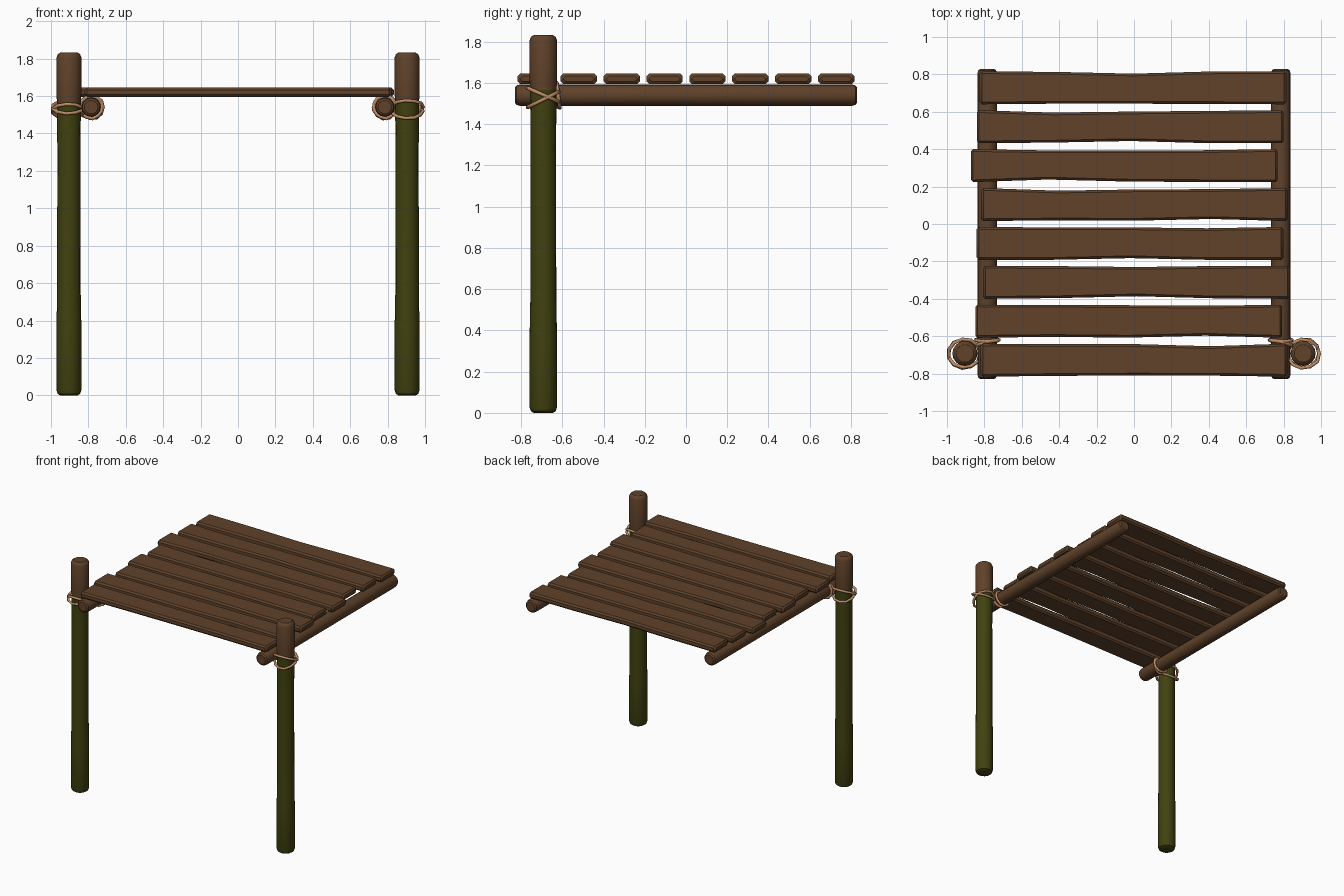
import bpy, bmesh, math, random
from mathutils import Matrix, Vector

if "Cube" in bpy.data.objects:
    bpy.data.objects.remove(bpy.data.objects["Cube"])

random.seed(4)


def material(name, rgb):
    m = bpy.data.materials.new(name)
    m.diffuse_color = (*rgb, 1)
    m.use_nodes = True
    m.node_tree.nodes["Principled BSDF"].inputs["Base Color"].default_value = m.diffuse_color
    return m


BROWN = material("brown wood", (0.115, 0.054, 0.023))
GREEN = material("mossy green", (0.052, 0.054, 0.005))
ROPE = material("tan rope", (0.52, 0.26, 0.13))


def finish(bm, name, mats, angle=35):
    bmesh.ops.recalc_face_normals(bm, faces=bm.faces)
    me = bpy.data.meshes.new(name)
    bm.to_mesh(me)
    bm.free()
    ob = bpy.data.objects.new(name, me)
    bpy.context.collection.objects.link(ob)
    for m in mats:
        me.materials.append(m)
    bpy.ops.object.select_all(action='DESELECT')
    ob.select_set(True)
    bpy.context.view_layer.objects.active = ob
    bpy.ops.object.shade_smooth_by_angle(angle=math.radians(angle))
    return ob


def skin(bm, rings, closed=False):
    """Join rings of points with quads; cap the ends unless closed."""
    vs = [[bm.verts.new(p) for p in r] for r in rings]
    n = len(vs[0])
    pairs = list(zip(vs, vs[1:])) + ([(vs[-1], vs[0])] if closed else [])
    for a, b in pairs:
        for i in range(n):
            j = (i + 1) % n
            bm.faces.new((a[i], a[j], b[j], b[i]))
    if not closed:
        bm.faces.new(vs[0])
        bm.faces.new(vs[-1])


def log(name, profile, matrix, mats, sides=16):
    bm = bmesh.new()
    skin(bm, [[matrix @ Vector((r * math.cos(2 * math.pi * i / sides),
                                r * math.sin(2 * math.pi * i / sides), z))
               for i in range(sides)] for r, z in profile])
    return finish(bm, name, mats)


def rope_loop(bm, centre, normal, radius, thick=0.0095, n=11):
    """Slightly uneven rope ring around an axis."""
    q = Vector((0, 0, 1)).rotation_difference(Vector(normal).normalized())
    rings = []
    for k in range(n):
        a = 2 * math.pi * k / n
        out = Vector((math.cos(a), math.sin(a), 0))
        rr = radius + random.uniform(-0.003, 0.003)
        ring = []
        for i in range(8):
            t = 2 * math.pi * i / 8
            p = out * (rr + thick * math.cos(t)) + Vector((0, 0, thick * math.sin(t)))
            ring.append(Vector(centre) + q @ p)
        rings.append(ring)
    skin(bm, rings, closed=True)


POST_Y, BEAM_Z = -0.692, 1.541
for side, s in (("left", -1), ("right", 1)):
    # upright post, green below the lashing and bare wood above
    post = log(side + "_post",
               [(0.047, 0), (0.060, 0.008), (0.067, 0.028), (0.067, 0.35), (0.063, 0.55),
                (0.062, 1.3), (0.064, 1.565), (0.067, 1.62), (0.067, 1.805),
                (0.060, 1.823), (0.047, 1.832)],
               Matrix.Translation((s * 0.904, POST_Y, 0)), [BROWN, GREEN])
    for f in post.data.polygons:
        f.material_index = 1 if f.center.z < 1.565 else 0

    # horizontal beam under the deck
    log(side + "_beam",
        [(0.036, -0.83), (0.047, -0.822), (0.052, -0.805),
         (0.052, 0.805), (0.047, 0.822), (0.036, 0.83)],
        Matrix.Translation((s * 0.785, 0, BEAM_Z)) @ Matrix.Rotation(-math.pi / 2, 4, 'X'),
        [BROWN])

    # crossed rope lashing around the post, plus a loop around the beam
    bm = bmesh.new()
    rope_loop(bm, (s * 0.906, POST_Y, 1.542), (0, s * 0.44, 1), 0.086)
    rope_loop(bm, (s * 0.906, POST_Y, 1.520), (0, -s * 0.5, 1), 0.085)
    rope_loop(bm, (s * 0.785, -0.620, BEAM_Z), (0, 1, 0.12), 0.062)
    rope_loop(bm, (s * 0.785, -0.636, BEAM_Z), (s * 0.25, 1, -0.1), 0.060)
    finish(bm, side + "_rope_lashing", [ROPE], 60)

# deck planks, front to back, each shifted sideways and unevenly sawn
SHIFTS = [0.0, -0.028, 0.013, -0.021, 0.003, -0.052, -0.02, -0.005]
for i, dx in enumerate(SHIFTS):
    yc = -0.728 + 0.208 * i
    bm = bmesh.new()
    half, b = 0.82, 0.012
    rings = []
    for x, inset in ((-half, b), (-half + b, 0), (-0.41, 0), (0, 0),
                     (0.41, 0), (half - b, 0), (half, b)):
        inner = abs(x) < 0.5
        y0 = yc - 0.088 + inset + (random.uniform(0, 0.014) if inner else 0)
        y1 = yc + 0.088 - inset - (random.uniform(0, 0.014) if inner else 0)
        z0, z1 = 1.596 + inset, 1.645 - inset
        rings.append([(x + dx, y, z) for y, z in (
            (y0 + b, z0), (y1 - b, z0), (y1, z0 + b), (y1, z1 - b),
            (y1 - b, z1), (y0 + b, z1), (y0, z1 - b), (y0, z0 + b))])
    skin(bm, rings)
    finish(bm, "deck_plank_%d" % (i + 1), [BROWN], 30)
